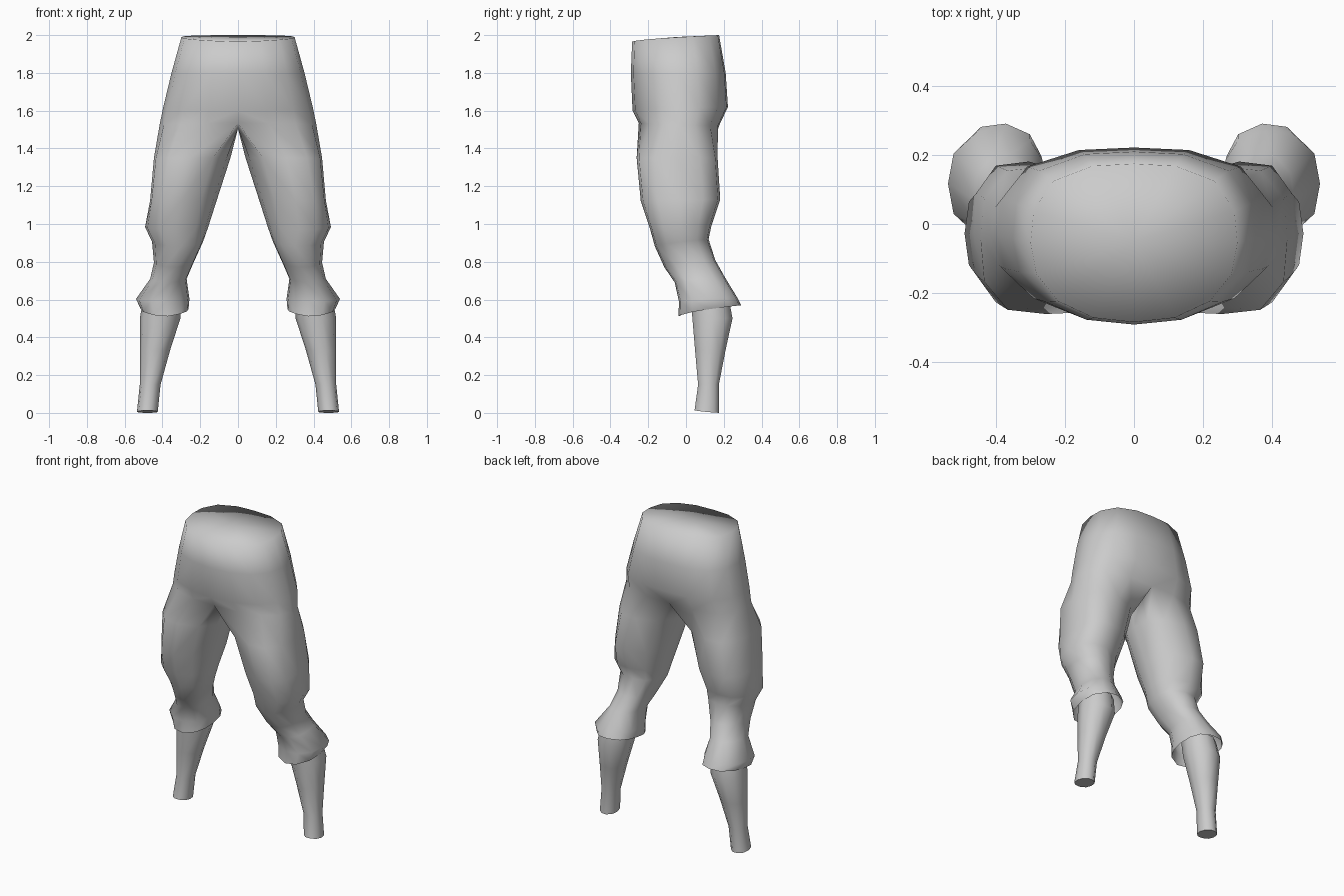
import bpy, bmesh, math

if "Cube" in bpy.data.objects:
    bpy.data.objects.remove(bpy.data.objects["Cube"])

grey = bpy.data.materials.new("grey cloth")
grey.diffuse_color = (0.6, 0.6, 0.6, 1)
grey.use_nodes = True
grey.node_tree.nodes["Principled BSDF"].inputs["Base Color"].default_value = grey.diffuse_color


def superellipse(a, n):
    """Point on a unit superellipse at angle a."""
    c, s = math.cos(a), math.sin(a)
    r = (abs(c) ** n + abs(s) ** n) ** (-1 / n)
    return c * r, s * r


def height(v, zf, zb):
    """Height from front to back, rising fastest at the front."""
    return zf + (zb - zf) * max(0, (v + 1) / 2) ** 0.6


def place(u, v, x0, x1, y0, y1, zf, zb, bulge=0.0):
    """Map a unit point into a box, pushing the front and back outward."""
    x = (x0 + x1) / 2 + u * (x1 - x0) / 2 + bulge * v * v
    y = (y0 + y1) / 2 + v * (y1 - y0) / 2
    return x, y, height(v, zf, zb)


def finish(bm, name, angle):
    bmesh.ops.recalc_face_normals(bm, faces=bm.faces)
    me = bpy.data.meshes.new(name)
    bm.to_mesh(me)
    bm.free()
    me.materials.append(grey)
    ob = bpy.data.objects.new(name, me)
    bpy.context.collection.objects.link(ob)
    mirror = ob.modifiers.new("mirror", 'MIRROR')
    mirror.use_clip = True
    mirror.merge_threshold = 0.002
    bpy.context.view_layer.objects.active = ob
    ob.select_set(True)
    bpy.ops.object.modifier_apply(modifier="mirror")
    bpy.ops.object.shade_smooth_by_angle(angle=math.radians(angle))
    ob.select_set(False)
    return ob


def bridge(bm, a, b, closed):
    n = len(a)
    for i in range(n if closed else n - 1):
        j = (i + 1) % n
        bm.faces.new((a[i], a[j], b[j], b[i]))


# Trousers: half pelvis rings, then full leg rings below the crotch
bm = bmesh.new()
OUT = 9  # points on the outer arc shared by pelvis and leg
pelvis = [  # half width, front y, back y, front z, back z
    (0.30, -0.285, 0.175, 1.965, 2.0),
    (0.352, -0.292, 0.21, 1.80, 1.80),
    (0.397, -0.283, 0.222, 1.60, 1.62),
    (0.415, -0.25, 0.175, 1.535, 1.52),
]
half = []
for i in range(OUT):
    a = math.radians(-90 + 180 * i / (OUT - 1))
    half.append(superellipse(a, 2.25 if a < 0 else 2.8))  # pointed front, flat back
rows = []
for w, y0, y1, zf, zb in pelvis:
    rows.append([bm.verts.new((0 if i in (0, OUT - 1) else u * w,
                               (y0 + y1) / 2 + v * (y1 - y0) / 2,
                               height(v, zf, zb)))
                 for i, (u, v) in enumerate(half)])
for a, b in zip(rows, rows[1:]):
    bridge(bm, a, b, False)

# Closed waist, fanned from its middle
middle = bm.verts.new((0, -0.05, 1.99))
for a, b in zip(rows[0], rows[0][1:]):
    bm.faces.new((a, b, middle))

# Crotch seam closes the last pelvis ring
seam = [bm.verts.new((0, y, 1.505)) for y in (0.07, -0.03, -0.14)]
last = rows[-1] + seam

# Thigh, knee gathers and flared cuff
legs = [  # inner x, outer x, front y, back y, front z, back z, bulge
    (0.04, 0.445, -0.262, 0.168, 1.35, 1.35, 0.04),
    (0.112, 0.465, -0.24, 0.182, 1.12, 1.13, 0.04),
    (0.158, 0.492, -0.19, 0.135, 0.97, 0.99, 0.02),
    (0.185, 0.455, -0.165, 0.12, 0.88, 0.92, 0.0),
    (0.235, 0.445, -0.115, 0.155, 0.77, 0.81, 0.0),
    (0.272, 0.465, -0.06, 0.205, 0.69, 0.72, 0.0),
    (0.257, 0.54, -0.038, 0.272, 0.59, 0.61, 0.0),
    (0.262, 0.515, -0.04, 0.292, 0.51, 0.57, 0.0),
]
angles = [230 + 260 * i / (OUT - 1) for i in range(OUT)] + [155, 180, 205]
ring = [superellipse(math.radians(a), 2.4) for a in angles]
for row in legs:
    new = [bm.verts.new(place(u, v, *row)) for u, v in ring]
    bridge(bm, last, new, True)
    last = new
finish(bm, "trousers", 110)

# Shins: slim tubes starting inside the cuffs, closed at the ankle
bm = bmesh.new()
shin = [
    (0.30, 0.50, 0.02, 0.23, 0.61, 0.61),
    (0.305, 0.52, 0.03, 0.25, 0.50, 0.50),
    (0.36, 0.52, 0.045, 0.212, 0.33, 0.33),
    (0.41, 0.52, 0.062, 0.176, 0.15, 0.15),
    (0.425, 0.535, 0.043, 0.176, 0.015, 0.0),
]
last = None
for row in shin:
    new = [bm.verts.new(place(*superellipse(math.tau * i / 10, 2.2), *row)) for i in range(10)]
    if last:
        bridge(bm, last, new, True)
    last = new
bm.faces.new(last)
finish(bm, "shins", 50)
